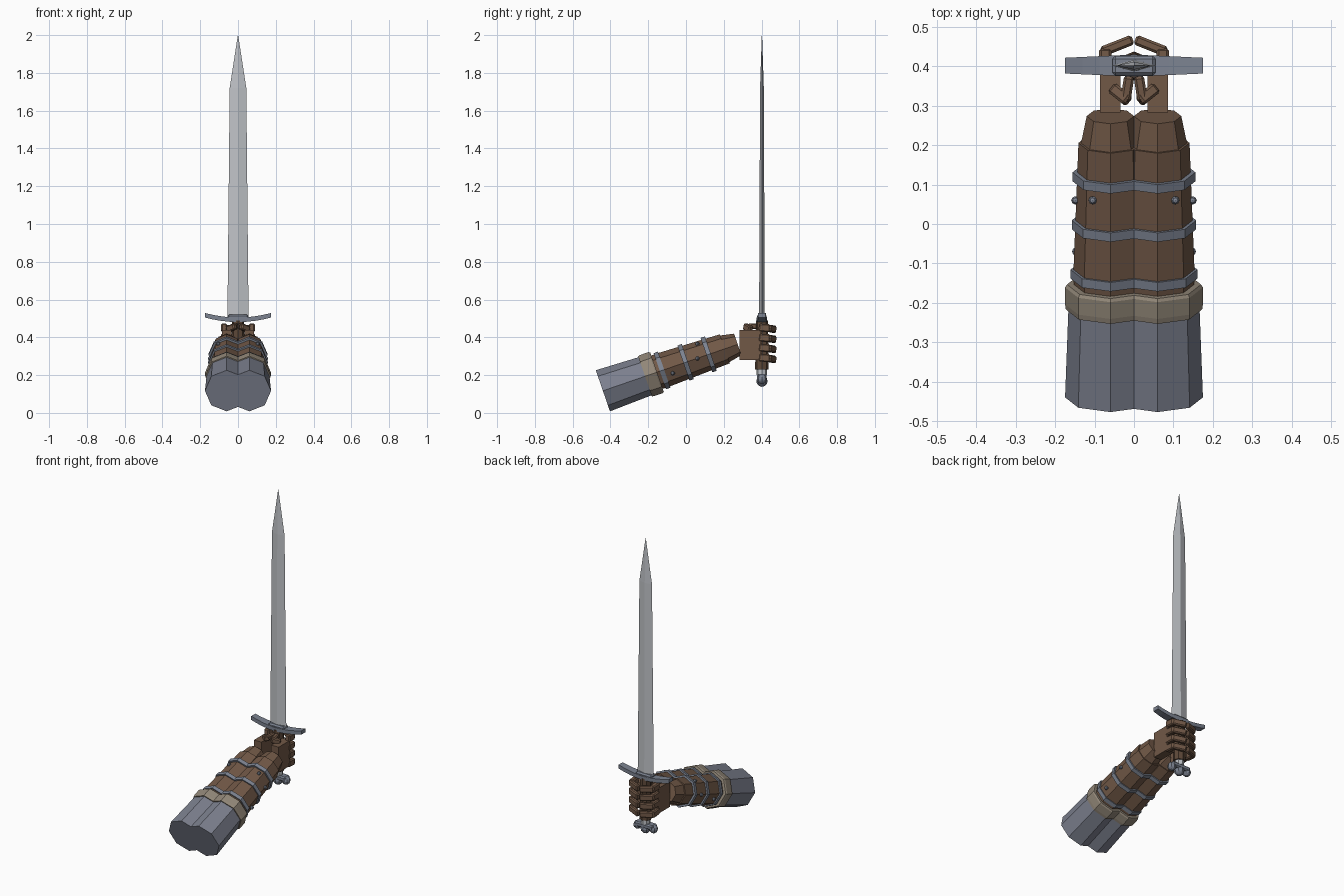
import bpy, bmesh, math
from mathutils import Matrix, Vector

if "Cube" in bpy.data.objects:
    bpy.data.objects.remove(bpy.data.objects["Cube"])


def material(name, rgb):
    m = bpy.data.materials.new(name)
    m.diffuse_color = (*rgb, 1)
    m.use_nodes = True
    m.node_tree.nodes["Principled BSDF"].inputs["Base Color"].default_value = m.diffuse_color
    return m


CLOTH = material("slate cloth", (0.20, 0.215, 0.27))
TRIM = material("tan trim", (0.29, 0.245, 0.19))
LEATHER = material("brown leather", (0.165, 0.098, 0.062))
GRIP = material("dark grip", (0.11, 0.065, 0.04))
IRON = material("iron", (0.20, 0.225, 0.28))
STEEL = material("bright steel", (0.53, 0.55, 0.58))

ARM = Matrix.Translation((0, -0.44, 0.117)) @ Matrix.Rotation(math.radians(-71), 4, 'X')
SWORD_Y = 0.402


def finish(name, bm, mat, matrix=Matrix()):
    bm.transform(matrix)
    bmesh.ops.recalc_face_normals(bm, faces=bm.faces)
    me = bpy.data.meshes.new(name)
    bm.to_mesh(me)
    bm.free()
    me.materials.append(mat)
    ob = bpy.data.objects.new(name, me)
    bpy.context.collection.objects.link(ob)
    return ob


def loft(name, sections, mat, matrix=Matrix()):
    """Skin a list of equal-sized closed loops and cap both ends."""
    bm = bmesh.new()
    rings = [[bm.verts.new(p) for p in loop] for loop in sections]
    n = len(rings[0])
    for a, b in zip(rings, rings[1:]):
        for i in range(n):
            bm.faces.new((a[i], a[(i + 1) % n], b[(i + 1) % n], b[i]))
    bm.faces.new(rings[0])
    bm.faces.new(rings[-1])
    return finish(name, bm, mat, matrix)


def octagons(profile, cx=0.0, sides=8):
    return [[(cx + r * math.cos(math.tau * i / sides), r * math.sin(math.tau * i / sides), h)
             for i in range(sides)] for r, h in profile]


def box(name, centre, size, mat, rot=Matrix(), bevel=0.0):
    bm = bmesh.new()
    bmesh.ops.create_cube(bm, size=1, matrix=Matrix.Diagonal((*size, 1)))
    if bevel:
        bmesh.ops.bevel(bm, geom=bm.edges[:], offset=bevel, segments=1, affect='EDGES')
    return finish(name, bm, mat, Matrix.Translation(centre) @ rot)


def segment(name, a, b, width, height, mat):
    """Bevelled finger bone running from a to b."""
    a, b = Vector(a), Vector(b)
    d = b - a
    rot = Matrix.Rotation(math.atan2(d.y, d.x), 4, 'Z') @ \
        Matrix.Rotation(-math.asin(d.z / d.length), 4, 'Y')
    return box(name, (a + b) / 2, (d.length, width, height), mat, rot, 0.006)


for side, s in (("left", -1), ("right", 1)):
    cx = 0.06 * s
    # Forearm pieces, stacked along the tilted arm axis
    for part, prof, mat in (
        ("sleeve", [(0.115, 0), (0.106, 0.25)], CLOTH),
        ("cuff", [(0.113, 0.236), (0.115, 0.25), (0.115, 0.295), (0.110, 0.303)], TRIM),
        ("bracer", [(0.092, 0.29), (0.094, 0.33), (0.081, 0.683)], LEATHER),
        ("wrist", [(0.077, 0.67), (0.060, 0.755)], LEATHER),
    ):
        loft(f"{side}_{part}", octagons(prof, cx), mat, ARM)
    # Metal straps around the bracer
    for i, (h, r) in enumerate(((0.331, 0.101), (0.463, 0.098), (0.592, 0.096))):
        loft(f"{side}_strap_{i}", octagons([(r, h - 0.012), (r, h + 0.012)], cx), mat=IRON, matrix=ARM)
    # Rivets
    for i, (x, y, z) in enumerate(((0.105, 0.06, 0.365), (0.149, 0.06, 0.288), (0.147, -0.07, 0.21))):
        bm = bmesh.new()
        bmesh.ops.create_uvsphere(bm, u_segments=8, v_segments=5, radius=0.011)
        finish(f"{side}_rivet_{i}", bm, IRON, Matrix.Translation((s * x, y, z)))
    # Palm
    box(f"{side}_palm", (0.060 * s, 0.34, 0.36), (0.052, 0.115, 0.16), LEATHER)
    # Four fingers wrapped behind the grip
    for i in range(4):
        z = 0.452 - i * 0.053
        segment(f"{side}_finger_base_{i}", (0.073 * s, 0.385, z), (0.073 * s, 0.445, z - 0.004),
                0.032, 0.042, LEATHER)
        segment(f"{side}_finger_tip_{i}", (0.082 * s, 0.437, z - 0.004), (0.004 * s, 0.468, z - 0.010),
                0.026, 0.038, LEATHER)
    # Thumb closing over the front of the grip
    segment(f"{side}_thumb_base", (0.055 * s, 0.345, 0.442), (0.014 * s, 0.312, 0.458), 0.03, 0.034, LEATHER)
    segment(f"{side}_thumb_tip", (0.022 * s, 0.312, 0.455), (0.012 * s, 0.375, 0.460), 0.026, 0.030, LEATHER)

# Sword grip with a pale collar
AT = Matrix.Translation((0, SWORD_Y, 0))
loft("grip", octagons([(0.036, 0.23), (0.034, 0.36), (0.032, 0.49)]), GRIP, AT)
loft("collar", octagons([(0.028, 0.200), (0.028, 0.235)]), STEEL, AT)

# Lobed pommel
box("pommel_bar", (0, SWORD_Y, 0.19), (0.13, 0.05, 0.03), IRON, bevel=0.007)
for name, x, z, r in (("left", -0.055, 0.178, 0.026), ("middle", 0, 0.168, 0.030), ("right", 0.055, 0.178, 0.026)):
    bm = bmesh.new()
    bmesh.ops.create_uvsphere(bm, u_segments=8, v_segments=6, radius=r)
    finish(f"pommel_lobe_{name}", bm, IRON, Matrix.Translation((x, SWORD_Y, z)))

# Upswept crossguard, tapering to its ends
guard = []
for i in range(9):
    t = i / 4 - 1
    x, hy, z = 0.175 * t, 0.028 - 0.008 * abs(t), 0.493 + 0.024 * t * t
    guard.append([(x, -hy, z - 0.012), (x, hy, z - 0.012), (x, hy, z + 0.012), (x, -hy, z + 0.012)])
loft("crossguard", guard, IRON, AT)
box("guard_block", (0, SWORD_Y, 0.502), (0.11, 0.05, 0.036), IRON, bevel=0.008)

# Diamond-section blade
loft("blade", [[(-w, 0, z), (0, -d, z), (w, 0, z), (0, d, z)]
               for w, d, z in ((0.056, 0.015, 0.50), (0.044, 0.010, 1.72), (0.0008, 0.0008, 2.0))], STEEL, AT)
